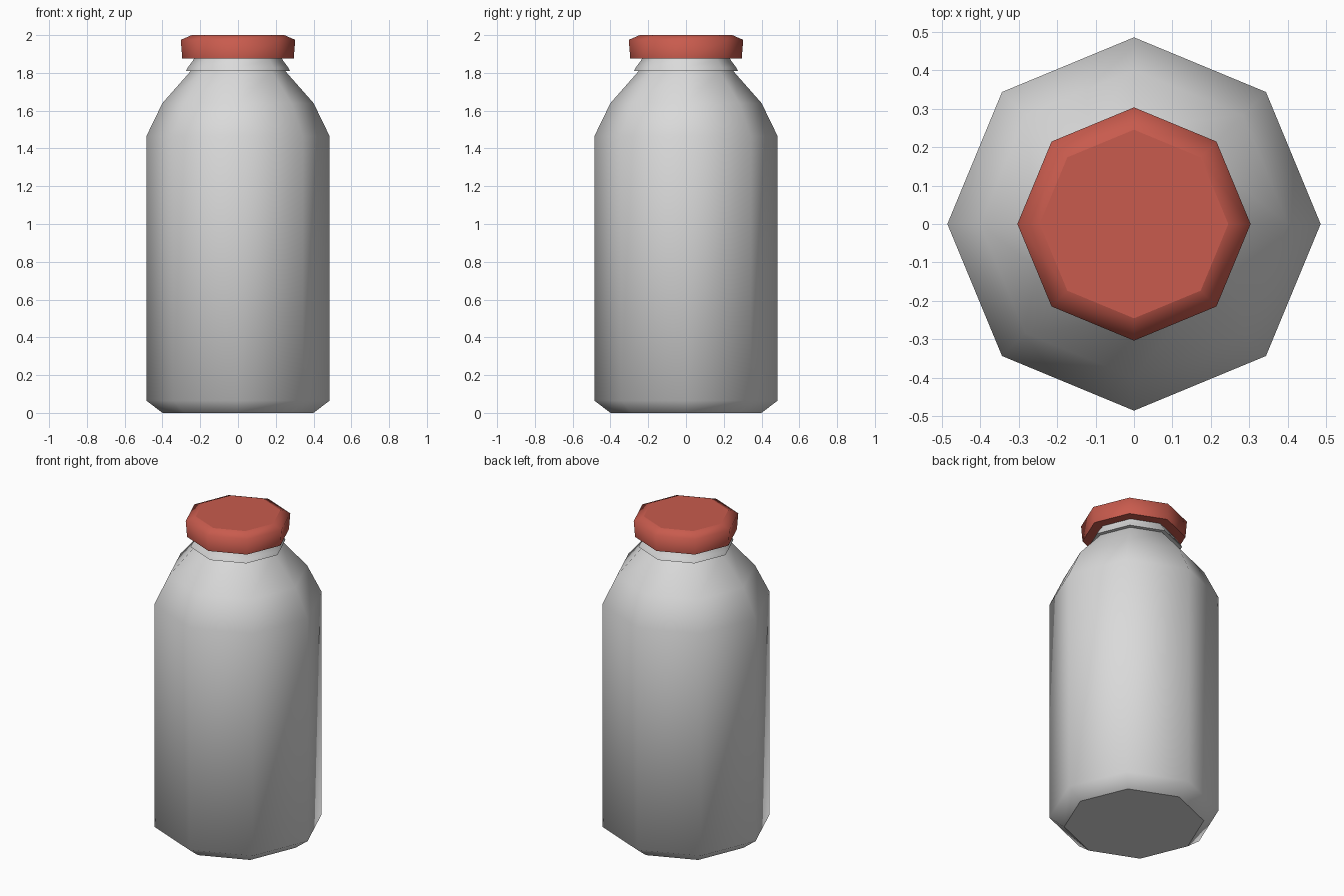
import bpy, bmesh, math

if "Cube" in bpy.data.objects:
    bpy.data.objects.remove(bpy.data.objects["Cube"])

SIDES = 8


def material(name, rgb):
    m = bpy.data.materials.new(name)
    m.diffuse_color = (*rgb, 1)
    m.use_nodes = True
    m.node_tree.nodes["Principled BSDF"].inputs["Base Color"].default_value = m.diffuse_color
    return m


def lathe(name, profile, sharp_rings, mat):
    """Spin (radius, height) points into an eight-sided closed solid."""
    bm = bmesh.new()
    rings = []
    for r, z in profile:
        rings.append([bm.verts.new((r * math.cos(2 * math.pi * i / SIDES),
                                    r * math.sin(2 * math.pi * i / SIDES), z))
                      for i in range(SIDES)])
    for low, high in zip(rings, rings[1:]):
        for i in range(SIDES):
            j = (i + 1) % SIDES
            bm.faces.new((low[i], low[j], high[j], high[i]))
    bm.faces.new(rings[0][::-1])
    bm.faces.new(rings[-1])
    for f in bm.faces:
        f.smooth = True
    # crisp creases around chosen rings, smooth everywhere else
    for k in sharp_rings:
        for i in range(SIDES):
            bm.edges.get((rings[k][i], rings[k][(i + 1) % SIDES])).smooth = False
    bmesh.ops.recalc_face_normals(bm, faces=bm.faces)
    me = bpy.data.meshes.new(name)
    bm.to_mesh(me)
    bm.free()
    me.materials.append(mat)
    ob = bpy.data.objects.new(name, me)
    bpy.context.collection.objects.link(ob)
    return ob


glass = material("pale grey", (0.70, 0.70, 0.70))
red = material("cap red", (0.58, 0.105, 0.075))

# Bottle: chamfered base, straight wall, shoulder, small lip and neck
lathe("bottle_body",
      [(0.40, 0.0), (0.485, 0.065), (0.485, 1.465), (0.40, 1.64),
       (0.25, 1.81), (0.275, 1.81), (0.265, 1.83), (0.235, 1.87), (0.23, 1.90)],
      [0, 4, 5, 8], glass)

# Cap: slightly flared side with a bevelled flat top
lathe("bottle_cap",
      [(0.295, 1.875), (0.303, 1.975), (0.245, 2.0)],
      [0, 2], red)
